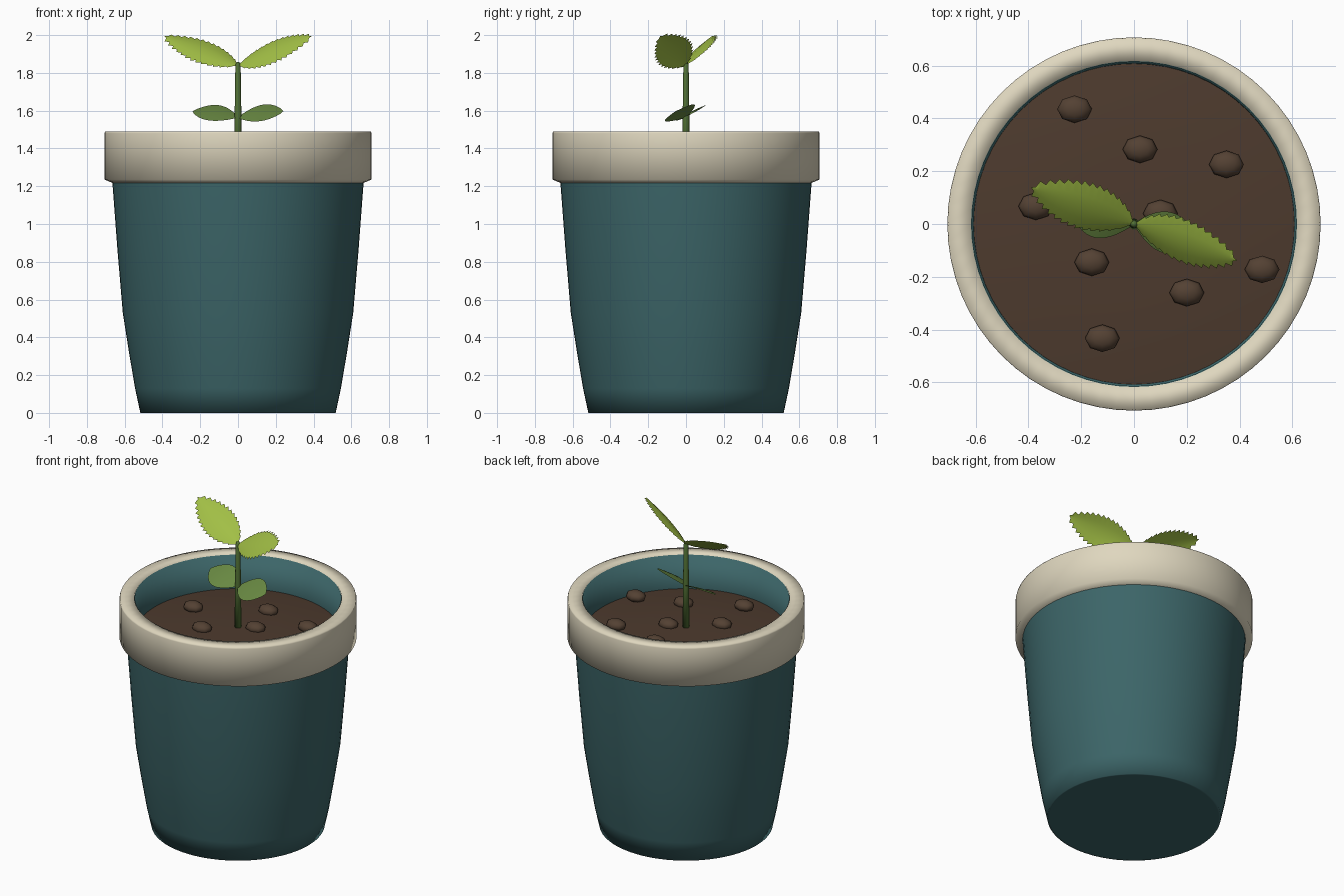
import bpy, bmesh, math
from mathutils import Vector

if "Cube" in bpy.data.objects:
    bpy.data.objects.remove(bpy.data.objects["Cube"])


def material(name, rgb):
    m = bpy.data.materials.new(name)
    m.diffuse_color = (*rgb, 1)
    m.use_nodes = True
    m.node_tree.nodes["Principled BSDF"].inputs["Base Color"].default_value = m.diffuse_color
    return m


TEAL = material("teal glaze", (0.045, 0.13, 0.138))
CREAM = material("cream glaze", (0.74, 0.68, 0.52))
SOIL = material("soil brown", (0.075, 0.043, 0.027))
CLOD = material("clod brown", (0.088, 0.053, 0.033))
STEM = material("stem green", (0.085, 0.165, 0.035))
LEAF = material("bright leaf green", (0.36, 0.52, 0.06))
SEED_LEAF = material("dull leaf green", (0.14, 0.25, 0.055))


def finish(name, bm, mat, smooth=True):
    mesh = bpy.data.meshes.new(name)
    for f in bm.faces:
        f.smooth = smooth
    bm.to_mesh(mesh)
    bm.free()
    mesh.materials.append(mat)
    ob = bpy.data.objects.new(name, mesh)
    bpy.context.collection.objects.link(ob)
    return ob


def lathe(name, profile, mat, sides=64):
    """Spin (radius, height) points around z; radius 0 closes to a pole."""
    bm = bmesh.new()
    verts = [bm.verts.new((r, 0, z)) for r, z in profile]
    edges = [bm.edges.new(p) for p in zip(verts, verts[1:])]
    bmesh.ops.spin(bm, geom=verts + edges, cent=(0, 0, 0), axis=(0, 0, 1),
                   angle=math.tau, steps=sides, use_duplicate=False)
    bmesh.ops.remove_doubles(bm, verts=bm.verts, dist=1e-4)
    bmesh.ops.recalc_face_normals(bm, faces=bm.faces)
    return finish(name, bm, mat)


# Pot wall with closed base and hollow top
lathe("pot", [(0, 0), (0.505, 0), (0.517, 0), (0.545, 0.13), (0.577, 0.32),
              (0.61, 0.53), (0.638, 0.86), (0.665, 1.22), (0.668, 1.46),
              (0.614, 1.486), (0.608, 1.27), (0.59, 1.1), (0, 1.1)], TEAL)

# Thick collar around the top
lathe("rim", [(0.616, 1.47), (0.618, 1.49), (0.704, 1.49), (0.707, 1.48),
              (0.707, 1.235), (0.66, 1.216)], CREAM)

# Soil, barely domed
lathe("soil", [(0, 1.298), (0.25, 1.295), (0.45, 1.285), (0.611, 1.265)], SOIL)

# Loose clods on the soil
CLODS = [(-0.225, 0.435), (0.023, 0.283), (0.35, 0.226), (-0.372, 0.067),
         (-0.16, -0.145), (0.485, -0.172), (0.2, -0.26), (-0.12, -0.433),
         (0.1, 0.04)]
for i, (x, y) in enumerate(CLODS):
    bm = bmesh.new()
    bmesh.ops.create_uvsphere(bm, u_segments=8, v_segments=6, radius=1)
    bmesh.ops.scale(bm, vec=(0.066, 0.052, 0.035), verts=bm.verts)
    bmesh.ops.translate(bm, vec=(x, y, 1.305), verts=bm.verts)
    finish(f"clod_{i + 1}", bm, CLOD)

# Tapered stem
lathe("stem", [(0, 1.27), (0.021, 1.27), (0.018, 1.57), (0.014, 1.84),
               (0.009, 1.855), (0, 1.858)], STEM, 12)


def leaf(name, base, tip, half, tilt, droop, teeth, power, mat):
    """Leaf blade along base-tip, rolled about its midrib, sides drooping."""
    base, tip = Vector(base), Vector(tip)
    d = tip - base
    side = Vector((0, math.cos(tilt), math.sin(tilt)))
    side = (side - d * side.dot(d) / d.length_squared).normalized()
    up = d.cross(side).normalized()
    if up.z < 0:
        up = -up
    n = teeth * 2 if teeth else 20
    bm = bmesh.new()
    rows = []
    for i in range(n + 1):
        t = i / n
        w = half * math.sin(math.pi * t ** power) ** 0.75 if 0 < t < 1 else 0
        mid = base + d * t + up * 0.012 * math.sin(math.pi * t)
        row = []
        for s in (-1, -0.5, 0, 0.5, 1):
            reach, slide = w, 0
            if teeth and abs(s) == 1 and 0 < t < 1:
                # Teeth lean towards the tip
                reach = w + (0.008 if i % 2 == 0 else -0.008)
                slide = 0.010 if i % 2 == 0 else 0
            p = mid + side * s * reach - up * droop * reach * s * s
            row.append(bm.verts.new(p + d.normalized() * slide))
        rows.append(row)
    for a, b in zip(rows, rows[1:]):
        for k in range(4):
            f = bm.faces.new((a[k], b[k], b[k + 1], a[k + 1]))
    bmesh.ops.remove_doubles(bm, verts=bm.verts, dist=1e-5)
    bmesh.ops.recalc_face_normals(bm, faces=bm.faces)
    if sum(f.normal.z for f in bm.faces) < 0:
        bmesh.ops.reverse_faces(bm, faces=bm.faces)
    return finish(name, bm, mat)


# One leaf of each pair on either side of the stem
for label, s in (("left", -1), ("right", 1)):
    leaf(f"top_leaf_{label}", (0, 0, 1.84), (0.39 * s, -0.138 * s, 1.995),
         0.1, math.radians(35), 0.16, 14, 0.9, LEAF)
    leaf(f"seed_leaf_{label}", (0, 0, 1.565), (0.24 * s, -0.055 * s, 1.597),
         0.09, math.radians(28), 0.05, 0, 1.1, SEED_LEAF)
